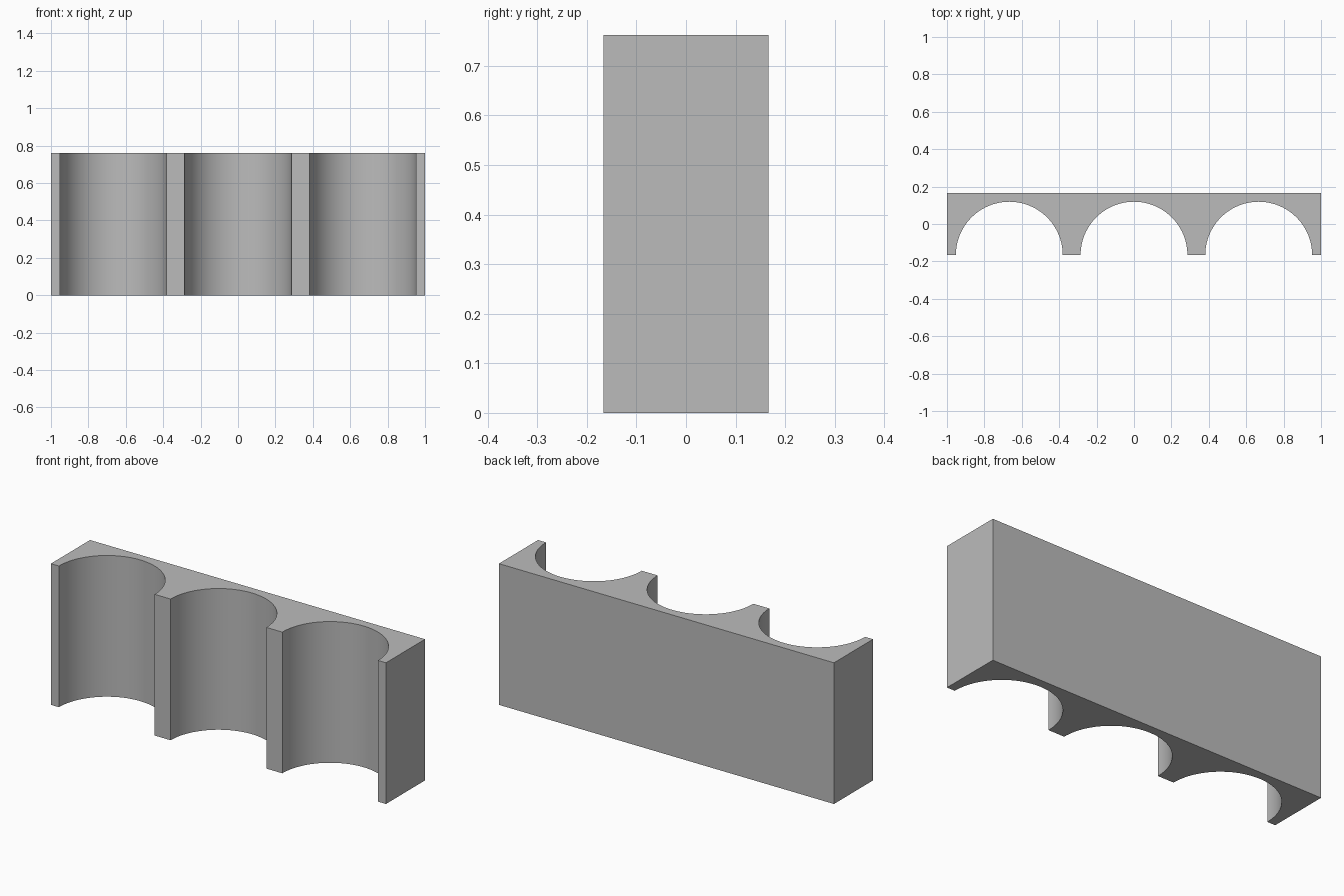
import bpy, bmesh
from math import pi, cos, sin

if "Cube" in bpy.data.objects:
    bpy.data.objects.remove(bpy.data.objects["Cube"], do_unlink=True)

# Proportions: 42 units wide, 7 deep, 16 high
U = 2 / 42
WIDTH, DEPTH, HEIGHT = 42 * U, 7 * U, 16 * U
RADIUS, PITCH = 6 * U, 14 * U
SEGMENTS = 48
front, back = -DEPTH / 2, DEPTH / 2

grey = bpy.data.materials.new("light grey")
grey.use_nodes = True
color = (0.5, 0.5, 0.5, 1)
grey.diffuse_color = color
grey.node_tree.nodes["Principled BSDF"].inputs["Base Color"].default_value = color

# Plan outline: straight back, three half-round bays along the front
outline = [(WIDTH / 2, back), (-WIDTH / 2, back), (-WIDTH / 2, front)]
for bay in (-1, 0, 1):
    for i in range(SEGMENTS + 1):
        a = pi * (1 - i / SEGMENTS)
        outline.append((bay * PITCH + RADIUS * cos(a), front + RADIUS * sin(a)))
outline.append((WIDTH / 2, front))

# Extrude the outline upward into the holder
bm = bmesh.new()
base = bm.faces.new([bm.verts.new((x, y, 0)) for x, y in outline])
top = bmesh.ops.extrude_face_region(bm, geom=[base], use_keep_orig=True)["geom"]
bmesh.ops.translate(bm, vec=(0, 0, HEIGHT),
                    verts=[g for g in top if isinstance(g, bmesh.types.BMVert)])
bmesh.ops.recalc_face_normals(bm, faces=bm.faces[:])
mesh = bpy.data.meshes.new("three_bay_holder")
bm.to_mesh(mesh)
bm.free()
mesh.materials.append(grey)

holder = bpy.data.objects.new("three_bay_holder", mesh)
bpy.context.collection.objects.link(holder)

# Smooth the bays, keep the corners crisp
bpy.ops.object.select_all(action="DESELECT")
holder.select_set(True)
bpy.context.view_layer.objects.active = holder
bpy.ops.object.shade_smooth_by_angle(angle=pi / 6)
